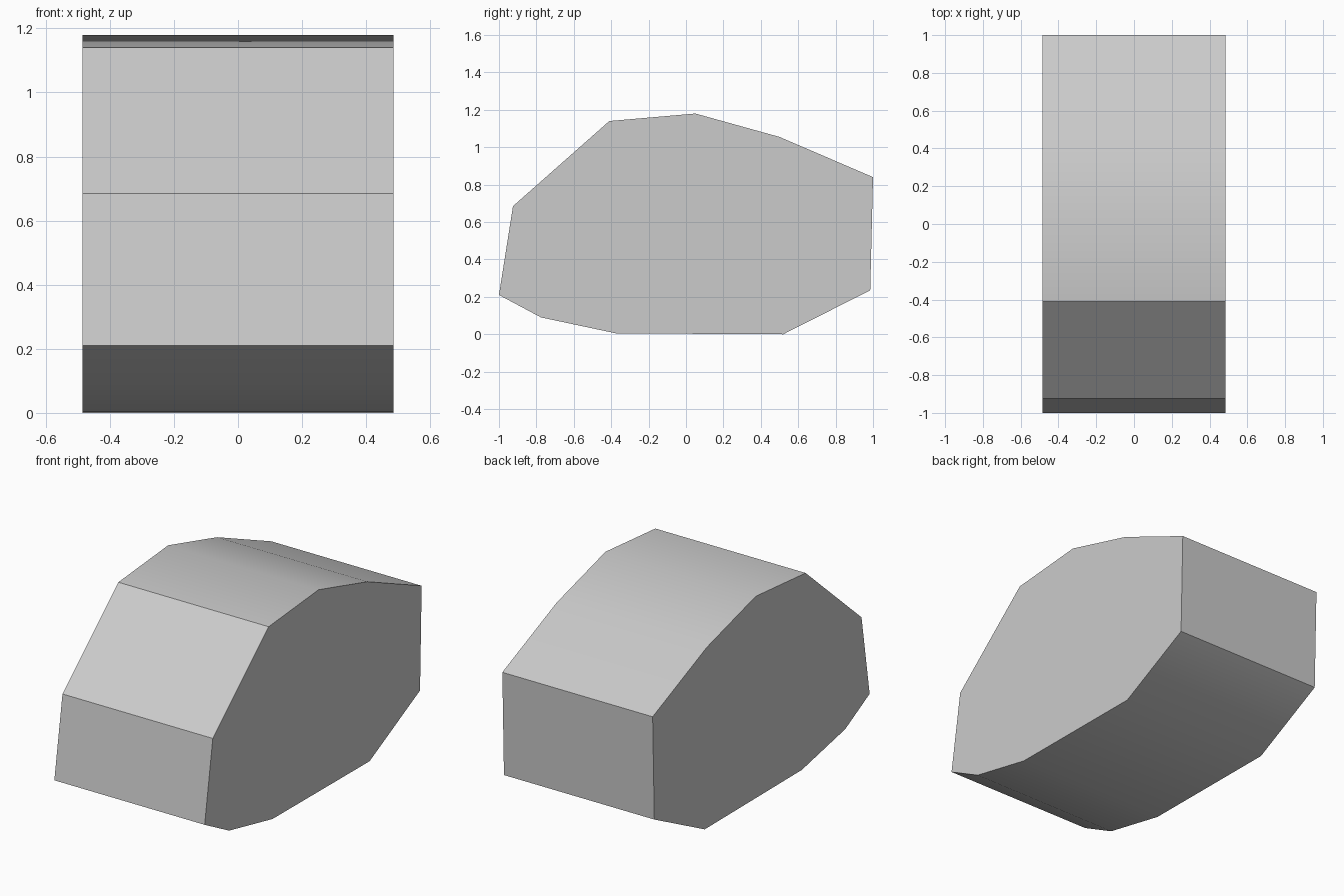
import bpy, bmesh, math

cube = bpy.data.objects.get("Cube")
if cube:
    bpy.data.objects.remove(cube, do_unlink=True)

HALF_WIDTH = 0.485

# Side outline as (y, z), running from the front foot round the underside
OUTLINE = [(-1, 0.21), (-0.775, 0.09), (-0.375, 0.005), (0.52, 0),
           (0.985, 0.235), (1, 0.84), (0.5, 1.055), (0.05, 1.18),
           (-0.41, 1.14), (-0.925, 0.685)]

# Plain grey
grey = bpy.data.materials.new("grey")
grey.use_nodes = True
colour = (0.6, 0.6, 0.6, 1)
grey.diffuse_color = colour
grey.node_tree.nodes["Principled BSDF"].inputs["Base Color"].default_value = colour

# Faceted block: the outline extruded across the width
bm = bmesh.new()
side = bm.faces.new([bm.verts.new((-HALF_WIDTH, y, z)) for y, z in OUTLINE])
extruded = bmesh.ops.extrude_face_region(bm, geom=[side])["geom"]
bmesh.ops.translate(bm, vec=(2 * HALF_WIDTH, 0, 0),
                    verts=[v for v in extruded if isinstance(v, bmesh.types.BMVert)])
if not any(len(f.verts) > 4 and f.calc_center_median().x < 0 for f in bm.faces):
    bm.faces.new([v for v in bm.verts if v.co.x < 0])
bmesh.ops.recalc_face_normals(bm, faces=bm.faces)
mesh = bpy.data.meshes.new("faceted_block")
bm.to_mesh(mesh)
bm.free()
mesh.materials.append(grey)
block = bpy.data.objects.new("faceted_block", mesh)
bpy.context.collection.objects.link(block)

# Shallow bends of the top and underside are smooth, the rest stays crisp
bpy.ops.object.select_all(action="DESELECT")
block.select_set(True)
bpy.context.view_layer.objects.active = block
bpy.ops.object.shade_smooth_by_angle(angle=math.radians(30))
